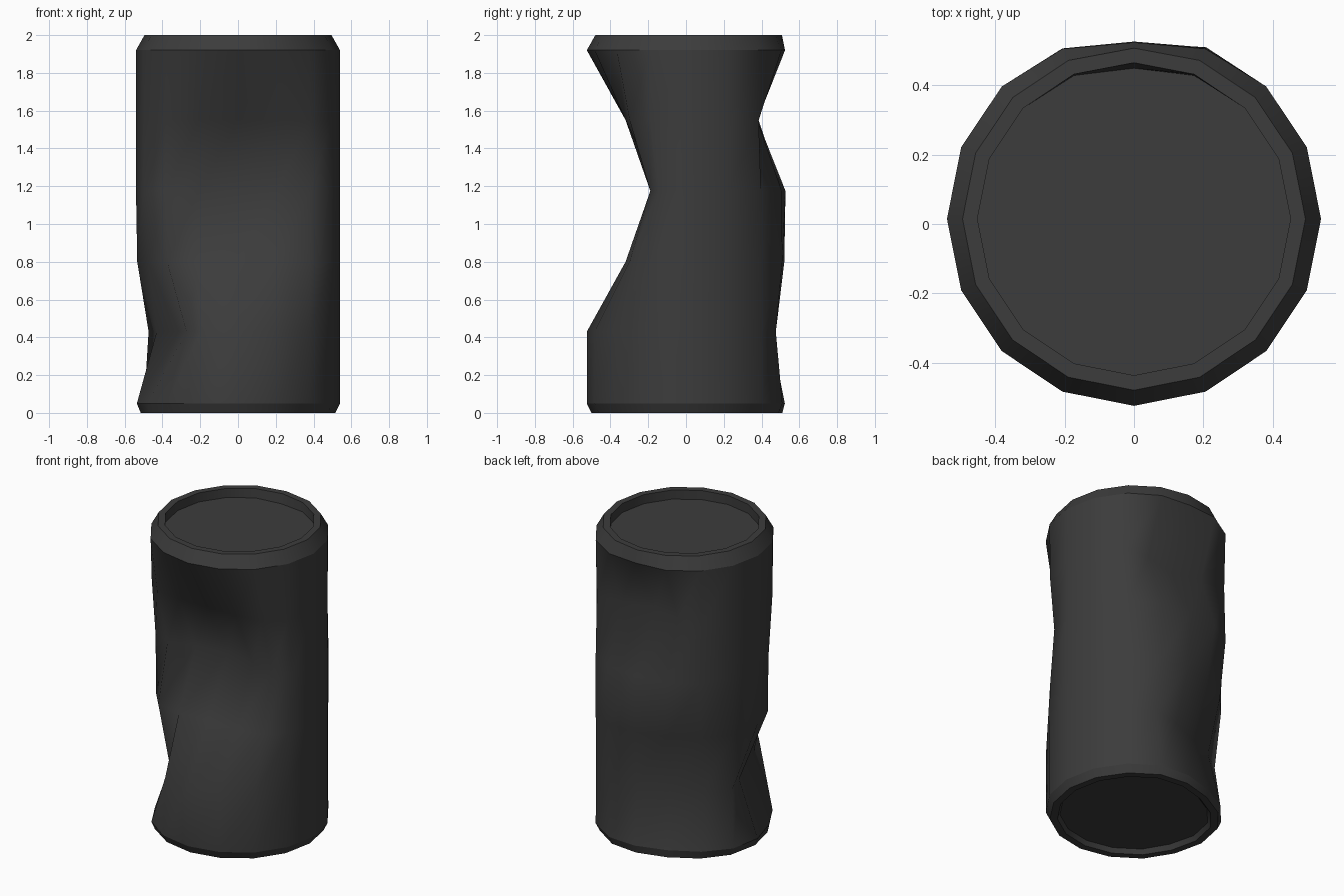
import bpy
import bmesh
from math import cos, sin, tau
from mathutils import Vector

cube = bpy.data.objects.get("Cube")
if cube:
    bpy.data.objects.remove(cube)

SIDES = 16
RADIUS = 0.54
CENTRE_Y = 0.015

metal = bpy.data.materials.new("dark_grey_metal")
metal.use_nodes = True
grey = (0.045, 0.045, 0.045, 1)
metal.diffuse_color = grey
bsdf = metal.node_tree.nodes["Principled BSDF"]
bsdf.inputs["Base Color"].default_value = grey
bsdf.inputs["Roughness"].default_value = 0.7


def point(radius, col, z):
    """Corner of a ring; columns run counter-clockwise from +x."""
    a = tau * col / SIDES
    return Vector((radius * cos(a), CENTRE_Y + radius * sin(a), z))


# Dents: column, height, depth and reach (front, upper back, low back, low side)
dents = [(12, 1.175, 0.42, 0.75), (4, 1.55, 0.23, 0.48),
         (5, 0.43, 0.16, 0.62), (9, 0.43, 0.20, 0.48)]


def dented(p):
    """Push a point inwards with a smooth falloff around each dent."""
    push = Vector((0, 0, 0))
    for col, z, depth, reach in dents:
        middle = point(RADIUS, col, z)
        t = max(0, 1 - (p - middle).length / reach)
        inward = (point(0, col, z) - middle).normalized()
        push += inward * depth * t * t * (3 - 2 * t)
    return p + push


# Rings from the recessed base, up the crushed wall, to the recessed lid
base = [(0.455, 0.03), (0.47, 0), (0.515, 0)]
wall = [(RADIUS, z) for z in (0.05, 0.43, 0.80, 1.175, 1.55, 1.92)]
lid = [(0.495, 2), (0.452, 2), (0.452, 1.94)]

bm = bmesh.new()
loops = [[bm.verts.new(dented(point(r, c, z))) for c in range(SIDES)]
         for r, z in base + wall + lid]
for low, high in zip(loops, loops[1:]):
    for i in range(SIDES):
        j = (i + 1) % SIDES
        bm.faces.new((low[i], low[j], high[j], high[i]))
bm.faces.new(loops[0][::-1])
bm.faces.new(loops[-1])
bmesh.ops.recalc_face_normals(bm, faces=bm.faces)

# Smooth wall with sharp rims
for face in bm.faces:
    face.smooth = True
first, last = len(base), len(base) + len(wall) - 1
for k, loop in enumerate(loops):
    if k <= first or k >= last:
        for i in range(SIDES):
            bm.edges.get((loop[i], loop[(i + 1) % SIDES])).smooth = False

mesh = bpy.data.meshes.new("crushed_can")
bm.to_mesh(mesh)
bm.free()
mesh.materials.append(metal)
can = bpy.data.objects.new("crushed_can", mesh)
bpy.context.collection.objects.link(can)
